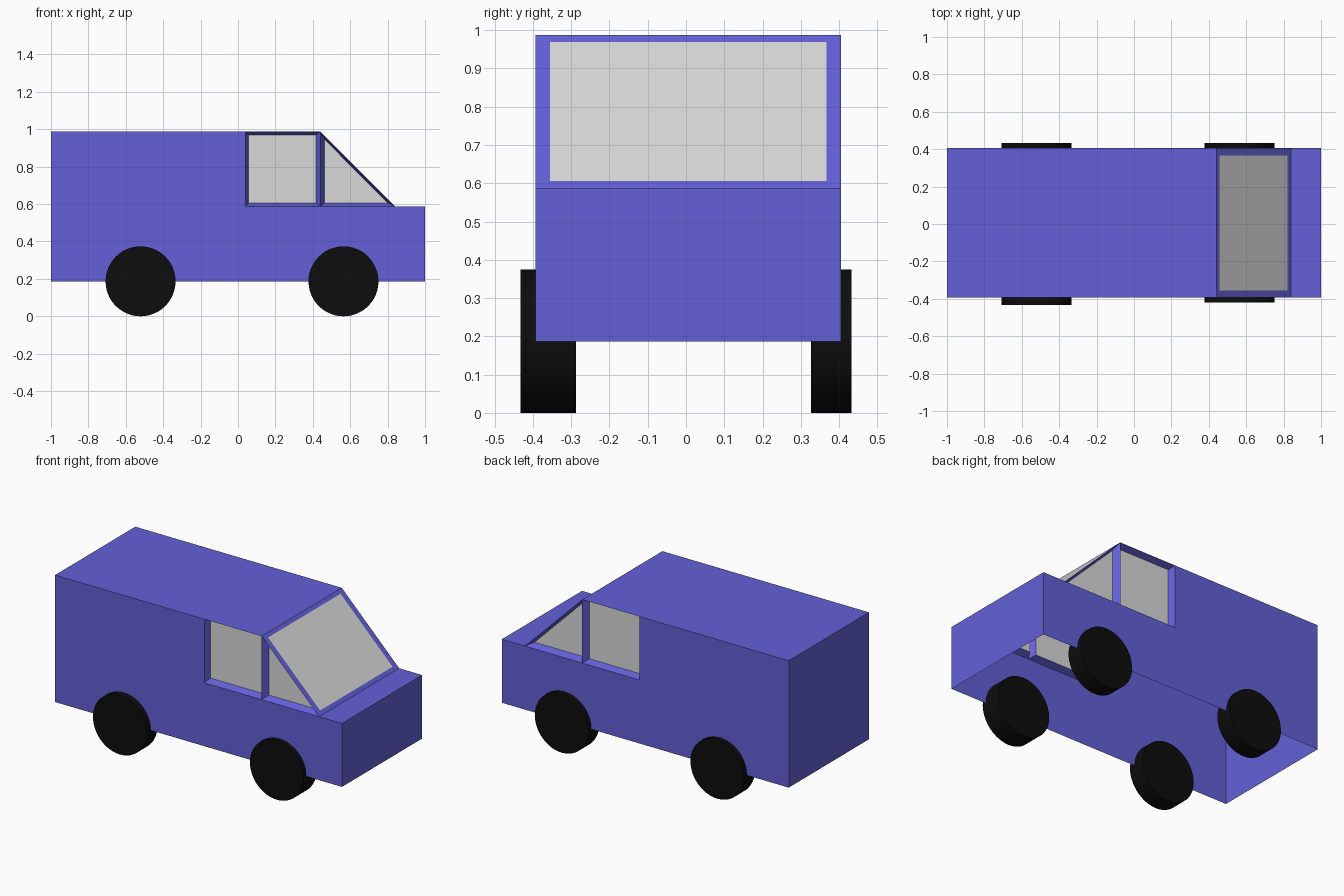
import bpy, bmesh, math
from mathutils import Vector

if "Cube" in bpy.data.objects:
    bpy.data.objects.remove(bpy.data.objects["Cube"])


def material(name, rgb):
    m = bpy.data.materials.new(name)
    m.diffuse_color = (*rgb, 1)
    m.use_nodes = True
    m.node_tree.nodes["Principled BSDF"].inputs["Base Color"].default_value = m.diffuse_color
    return m


BLUE = material("blue paint", (0.125, 0.118, 0.68))
GREY = material("pale grey glass", (0.69, 0.69, 0.69))
BLACK = material("black rubber", (0.004, 0.004, 0.004))

CY, HALF, DEPTH = 0.006, 0.399, 0.04     # body centre line, half width, window recess
LOW, BELT, ROOF = 0.187, 0.587, 0.987    # sill, bonnet and roof heights
DOOR, PILLAR, NOSE = 0.04, 0.44, 0.84    # door rear edge, windscreen top and foot


def make(name, faces, mat, outward=None):
    """Object from polygons; each face is turned along its given direction."""
    bm = bmesh.new()
    for pts, direction in faces:
        f = bm.faces.new([bm.verts.new(p) for p in pts])
        f.normal_update()
        if f.normal.dot(Vector(direction)) < 0:
            f.normal_flip()
    bmesh.ops.remove_doubles(bm, verts=bm.verts, dist=1e-5)
    me = bpy.data.meshes.new(name)
    bm.to_mesh(me)
    bm.free()
    me.materials.append(mat)
    ob = bpy.data.objects.new(name, me)
    bpy.context.collection.objects.link(ob)
    return ob


def at(profile, y):
    return [(x, y, z) for x, z in profile]


def ring(outer, inner, direction_of):
    """Quads joining an outer outline to an inner outline."""
    n = len(outer)
    out = []
    for i in range(n):
        j = (i + 1) % n
        quad = [outer[i], outer[j], inner[j], inner[i]]
        out.append((quad, direction_of(quad)))
    return out


# Window outlines: outer edge on the body side, inner edge on the glass
windows = {
    "door": ([(DOOR, BELT), (PILLAR, BELT), (PILLAR, ROOF), (DOOR, ROOF)],
             [(0.057, 0.605), (0.418, 0.605), (0.418, 0.97), (0.057, 0.97)]),
    "quarter": ([(PILLAR, BELT), (NOSE, BELT), (PILLAR, ROOF)],
                [(0.463, 0.607), (0.80, 0.607), (0.463, 0.945)]),
}

# Body sides with recessed window surrounds
side = [(-1, LOW), (1, LOW), (1, BELT), (NOSE, BELT), (PILLAR, BELT),
        (DOOR, BELT), (DOOR, ROOF), (-1, ROOF)]
body = []
for s, label in ((-1, "right"), (1, "left")):
    y = CY + s * HALF
    yi = y - s * DEPTH
    body.append((at(side, y), (0, s, 0)))
    for kind, (outer, inner) in windows.items():
        body += ring(at(outer, y), at(inner, yi), lambda q, s=s: (0, s, 0))
        make(f"{label}_{kind}_window", [(at(inner, yi), (0, s, 0))], GREY)

# Rear, roof, bonnet and nose panels; the underside stays open
y0, y1 = CY - HALF, CY + HALF
for (xa, za), (xb, zb), d in (
        ((-1, LOW), (-1, ROOF), (-1, 0, 0)),
        ((-1, ROOF), (PILLAR, ROOF), (0, 0, 1)),
        ((NOSE, BELT), (1, BELT), (0, 0, 1)),
        ((1, BELT), (1, LOW), (1, 0, 0))):
    body.append(([(xa, y0, za), (xb, y0, zb), (xb, y1, zb), (xa, y1, za)], d))


# Sloping windscreen frame and glass
def slope(y, z):
    return (PILLAR + (ROOF - z), y, z)


def slope_rect(half, za, zb):
    return [slope(CY - half, za), slope(CY + half, za),
            slope(CY + half, zb), slope(CY - half, zb)]


pane = slope_rect(0.361, 0.606, 0.969)
body += ring(slope_rect(HALF, BELT, ROOF), pane, lambda q: (1, 0, 1))
make("van_body", body, BLUE)
make("windscreen", [(pane, (1, 0, 1))], GREY)


# Wheels: position along the van, inner and outer face
R = 0.187
for name, x, ya, yb in (("rear_right_wheel", -0.521, -0.433, -0.325),
                        ("front_right_wheel", 0.564, -0.42, -0.288),
                        ("rear_left_wheel", -0.521, 0.326, 0.433),
                        ("front_left_wheel", 0.564, 0.326, 0.433)):
    bpy.ops.mesh.primitive_cylinder_add(vertices=48, radius=R, depth=yb - ya,
                                        location=(x, (ya + yb) / 2, R),
                                        rotation=(math.pi / 2, 0, 0))
    wheel = bpy.context.object
    wheel.name = name
    wheel.data.materials.append(BLACK)
    bpy.ops.object.shade_smooth_by_angle(angle=math.radians(30))
